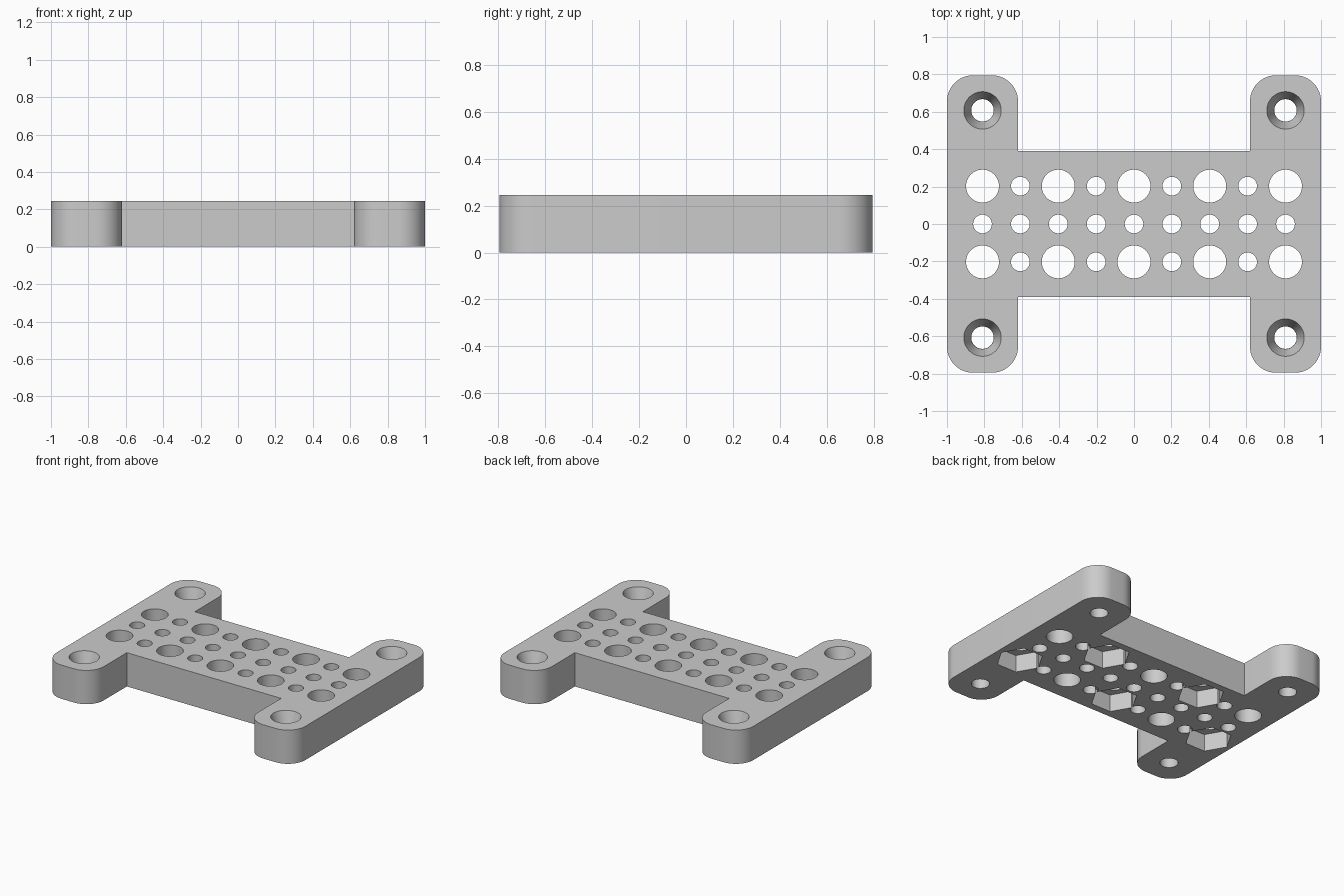
import bpy, bmesh, math
from mathutils import Matrix, Vector

if "Cube" in bpy.data.objects:
    bpy.data.objects.remove(bpy.data.objects["Cube"], do_unlink=True)

HEIGHT = 0.245
ARM_X, ARM_Y, BAR_Y = 0.62, 0.795, 0.39
CORNER = 0.14
PITCH = 0.2025
BIG_R, SMALL_R = 0.088, 0.05
HEAD_R, SHAFT_R, HEAD_DEPTH = 0.1, 0.06, 0.12
NUT_R, NUT_DEPTH = 0.157, 0.125

grey = bpy.data.materials.new("plain grey")
grey.use_nodes = True
grey.diffuse_color = (0.6, 0.6, 0.6, 1)
grey.node_tree.nodes["Principled BSDF"].inputs["Base Color"].default_value = (0.6, 0.6, 0.6, 1)


def make_object(name, bm):
    bmesh.ops.recalc_face_normals(bm, faces=bm.faces)
    mesh = bpy.data.meshes.new(name)
    bm.to_mesh(mesh)
    bm.free()
    mesh.materials.append(grey)
    obj = bpy.data.objects.new(name, mesh)
    bpy.context.collection.objects.link(obj)
    return obj


def add_cone(bm, x, y, z0, z1, r0, r1, sides):
    """Closed prism or cone between two heights, first corner on +x."""
    rings = []
    for z, r in ((z0, r0), (z1, r1)):
        rings.append([bm.verts.new((x + r * math.cos(math.tau * i / sides),
                                    y + r * math.sin(math.tau * i / sides), z))
                      for i in range(sides)])
    low, high = rings
    bm.faces.new(low[::-1])
    bm.faces.new(high)
    for i in range(sides):
        j = (i + 1) % sides
        bm.faces.new((low[i], low[j], high[j], high[i]))


def arc(cx, cy, start, end, steps=12):
    return [(cx + CORNER * math.cos(math.radians(start + (end - start) * i / steps)),
             cy + CORNER * math.sin(math.radians(start + (end - start) * i / steps)))
            for i in range(steps + 1)]


# H-shaped plate: one quarter outline mirrored round, then extruded
quarter = [(ARM_X, BAR_Y)]
quarter += arc(ARM_X + CORNER, ARM_Y - CORNER, 180, 90)
quarter += arc(1 - CORNER, ARM_Y - CORNER, 90, 0)
outline = []
for sx, sy in ((1, 1), (1, -1), (-1, -1), (-1, 1)):
    part = [(sx * x, sy * y) for x, y in quarter]
    outline += part if sx == sy else part[::-1]

bm = bmesh.new()
base = bm.faces.new([bm.verts.new((x, y, 0)) for x, y in outline])
ext = bmesh.ops.extrude_face_region(bm, geom=[base])
bmesh.ops.translate(bm, vec=(0, 0, HEIGHT),
                    verts=[v for v in ext["geom"] if isinstance(v, bmesh.types.BMVert)])
plate = make_object("mounting_plate", bm)

# Grid of through holes, large and small alternating in the outer rows
holes = bmesh.new()
pockets = bmesh.new()
for col in range(-4, 5):
    x = col * PITCH
    for row in (-1, 0, 1):
        big = row != 0 and col % 2 == 0
        add_cone(holes, x, row * PITCH, -0.1, HEIGHT + 0.1,
                 *([BIG_R if big else SMALL_R] * 2), 48 if big else 32)
        # Hexagonal nut pockets underneath, staggered between the rows
        if big and (col % 4 == 0) == (row < 0):
            add_cone(pockets, x, row * PITCH, -0.1, NUT_DEPTH, NUT_R, NUT_R, 6)

# Screw holes in the arm ends, with tapered heads
heads = bmesh.new()
slope = (HEAD_R - SHAFT_R) / HEAD_DEPTH
for sx in (-1, 1):
    for sy in (-1, 1):
        x, y = sx * PITCH * 4, sy * PITCH * 3
        add_cone(holes, x, y, -0.1, HEIGHT + 0.1, SHAFT_R, SHAFT_R, 40)
        add_cone(heads, x, y, HEIGHT - HEAD_DEPTH, HEIGHT + 0.05,
                 SHAFT_R + 0.0005, HEAD_R + slope * 0.05, 40)

# Cut each set in turn
bpy.context.view_layer.objects.active = plate
for name, cutter_bm in (("through_hole_cutter", holes),
                        ("nut_pocket_cutter", pockets),
                        ("screw_head_cutter", heads)):
    cutter = make_object(name, cutter_bm)
    mod = plate.modifiers.new(name, "BOOLEAN")
    mod.operation = "DIFFERENCE"
    mod.solver = "EXACT"
    mod.object = cutter
    bpy.ops.object.modifier_apply(modifier=mod.name)
    bpy.data.objects.remove(cutter, do_unlink=True)

# Smooth curved walls, keep rims sharp
for obj in bpy.context.selected_objects:
    obj.select_set(False)
plate.select_set(True)
bpy.ops.object.shade_smooth_by_angle(angle=math.radians(25))
